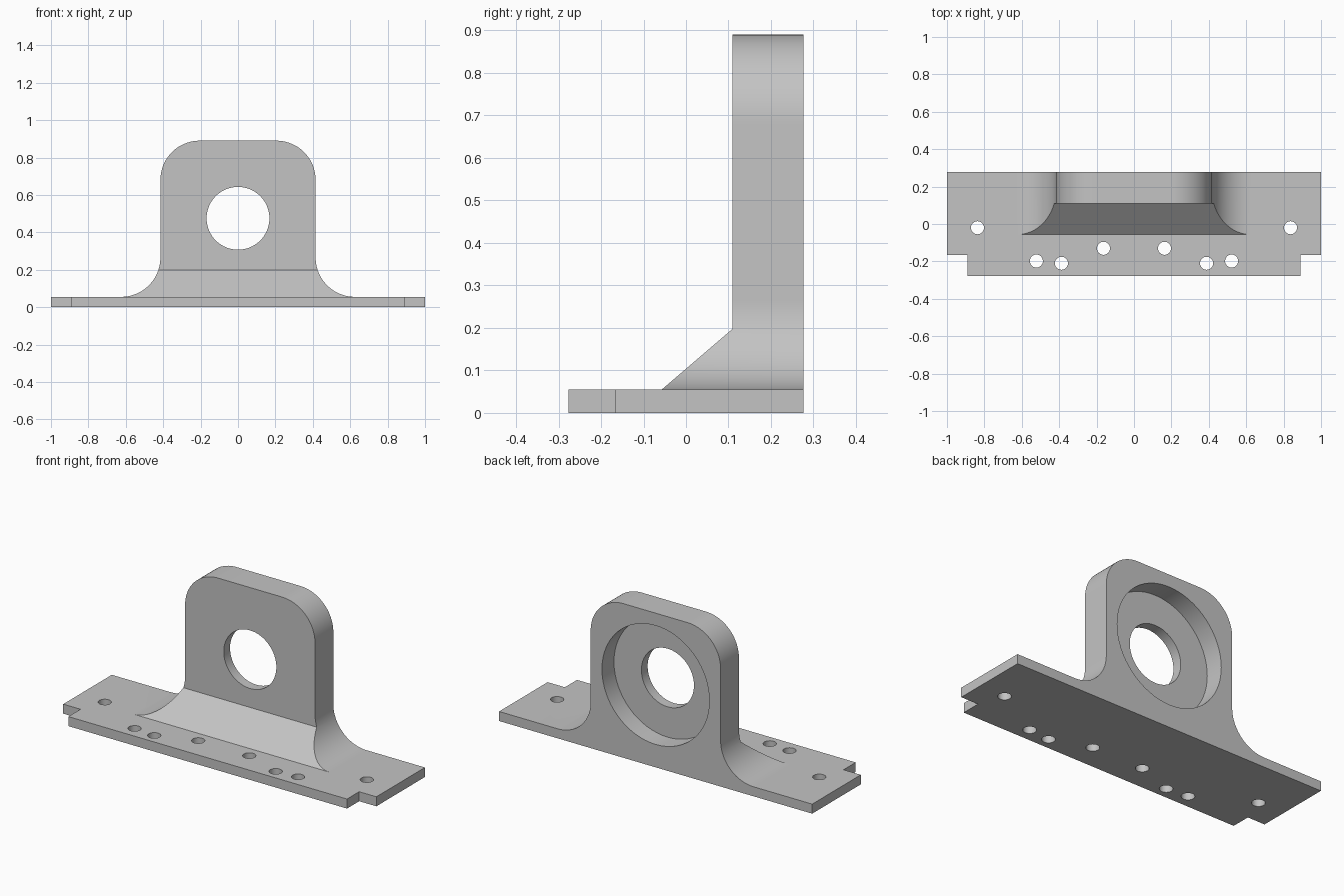
import bpy
import bmesh
from math import cos, sin, pi, radians
from mathutils import Vector

cube = bpy.data.objects.get("Cube")
if cube:
    bpy.data.objects.remove(cube, do_unlink=True)

HALF_Y, BASE_Z, TOP_Z = 0.277, 0.055, 0.89
WALL_X, RADIUS, WALL_FRONT = 0.415, 0.21, 0.11
BORE_Z = 0.475

grey = bpy.data.materials.new("plain_grey")
grey.use_nodes = True
colour = (0.55, 0.55, 0.55, 1)
grey.diffuse_color = colour
grey.node_tree.nodes["Principled BSDF"].inputs["Base Color"].default_value = colour


def prism(name, points, offset):
    """Extrude a closed loop of 3D points along an offset."""
    bm = bmesh.new()
    face = bm.faces.new([bm.verts.new(p) for p in points])
    extruded = bmesh.ops.extrude_face_region(bm, geom=[face])["geom"]
    bmesh.ops.translate(bm, vec=Vector(offset),
                        verts=[v for v in extruded if isinstance(v, bmesh.types.BMVert)])
    bmesh.ops.recalc_face_normals(bm, faces=bm.faces)
    mesh = bpy.data.meshes.new(name)
    bm.to_mesh(mesh)
    bm.free()
    obj = bpy.data.objects.new(name, mesh)
    bpy.context.collection.objects.link(obj)
    return obj


def arc(cx, cz, start, end, steps=20):
    angles = [radians(start + (end - start) * i / steps) for i in range(steps + 1)]
    return [(cx + RADIUS * cos(a), cz + RADIUS * sin(a)) for a in angles]


def circle(radius, sides):
    return [(radius * cos(2 * pi * i / sides), radius * sin(2 * pi * i / sides))
            for i in range(sides)]


def cut(cutter):
    """Subtract a cutter from the bracket and discard it."""
    cutter.hide_render = True
    mod = bracket.modifiers.new("cut", 'BOOLEAN')
    mod.operation, mod.solver, mod.object = 'DIFFERENCE', 'EXACT', cutter
    bpy.ops.object.modifier_apply(modifier=mod.name)
    bpy.data.objects.remove(cutter, do_unlink=True)


# Flange and upright share one profile with rounded shoulders and flared feet
right = [(1, 0), (1, BASE_Z)]
right += arc(WALL_X + RADIUS, BASE_Z + RADIUS, 270, 180)
right += arc(WALL_X - RADIUS, TOP_Z - RADIUS, 0, 90)
profile = right + [(-x, z) for x, z in reversed(right)]
bracket = prism("mounting_bracket", [(x, -HALF_Y, z) for x, z in profile],
                (0, 2 * HALF_Y, 0))
bracket.data.materials.append(grey)
bpy.ops.object.select_all(action='DESELECT')
bracket.select_set(True)
bpy.context.view_layer.objects.active = bracket

# Clear the space in front of the upright, leaving the sloped brace
side = [(-0.5, BASE_Z), (-0.057, BASE_Z), (WALL_FRONT, 0.198), (WALL_FRONT, 1.2), (-0.5, 1.2)]
cut(prism("front_cutter", [(-1.2, y, z) for y, z in side], (2.4, 0, 0)))

# Bearing bore, with a wide recess from the back
for name, radius, start in (("bore_cutter", 0.168, 0), ("recess_cutter", 0.343, 0.167)):
    cut(prism(name, [(x, start, BORE_Z + z) for x, z in circle(radius, 64)], (0, 0.5, 0)))

# Front corner notches and screw holes on both sides
holes = [(0.837, -0.02), (0.522, -0.198), (0.388, -0.21), (0.163, -0.13)]
for s in (-1, 1):
    corner = [(s * 0.89, -0.5), (s * 1.2, -0.5), (s * 1.2, -0.166), (s * 0.89, -0.166)]
    cut(prism("notch_cutter", [(x, y, -0.1) for x, y in corner], (0, 0, 0.3)))
    for hx, hy in holes:
        cut(prism("hole_cutter", [(s * hx + x, hy + y, -0.1) for x, y in circle(0.035, 24)],
                  (0, 0, 0.3)))

bpy.ops.object.shade_smooth_by_angle(angle=radians(30))
